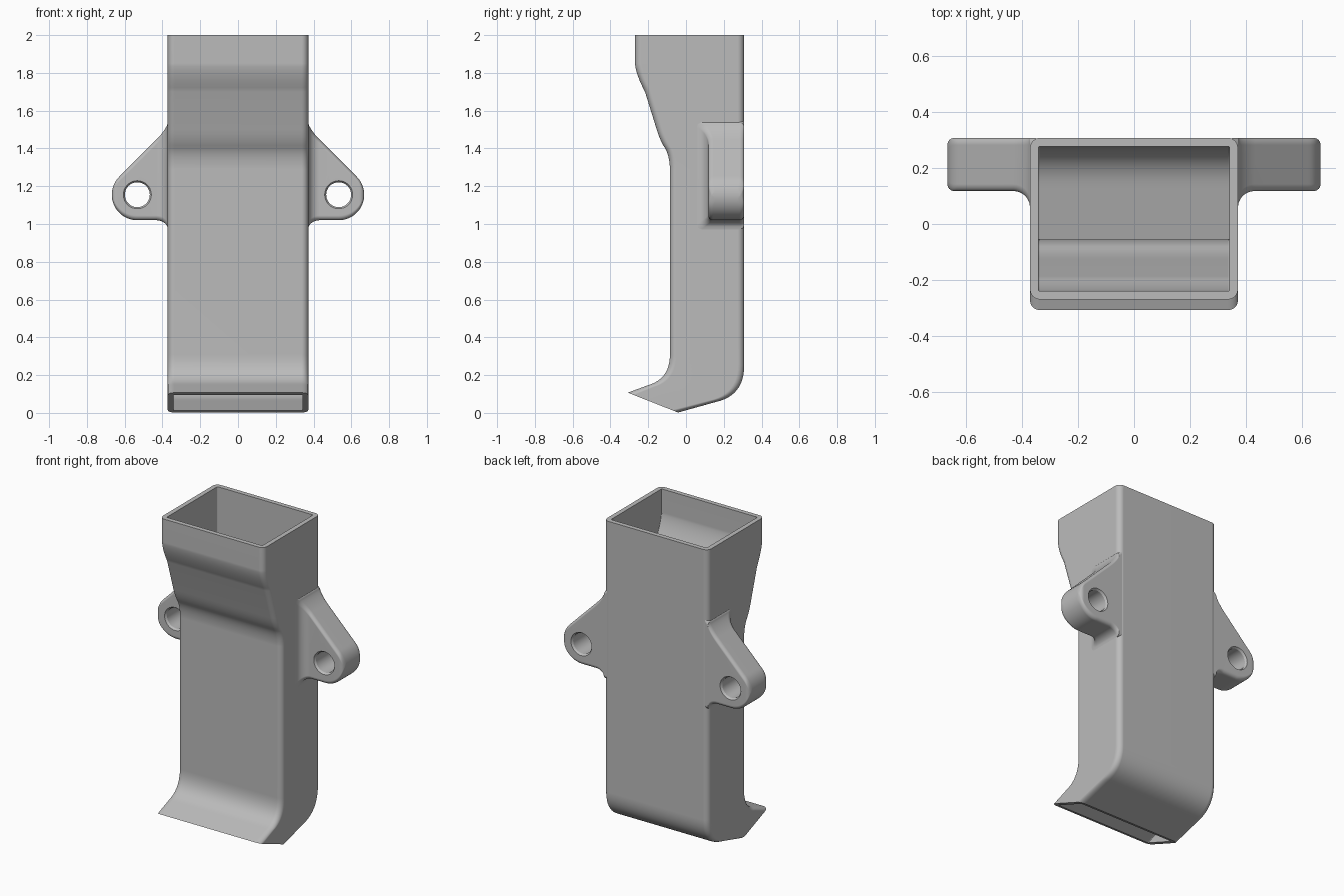
import bpy, bmesh, math
from mathutils import Vector

cube = bpy.data.objects.get("Cube")
if cube:
    bpy.data.objects.remove(cube, do_unlink=True)

grey = bpy.data.materials.new("plain_grey")
grey.use_nodes = True
COLOR = (0.5, 0.5, 0.5, 1)
grey.diffuse_color = COLOR
grey.node_tree.nodes["Principled BSDF"].inputs["Base Color"].default_value = COLOR


def rounded_rect(u0, u1, v0, v1, r, seg=6):
    """Corner-rounded rectangle as (u, v) points, counter-clockwise."""
    pts = []
    corners = ((u1 - r, v1 - r), (u0 + r, v1 - r), (u0 + r, v0 + r), (u1 - r, v0 + r))
    for q, (cu, cv) in enumerate(corners):
        for i in range(seg + 1):
            a = math.pi / 2 * (q + i / seg)
            pts.append((cu + r * math.cos(a), cv + r * math.sin(a)))
    return pts


def bezier(a, b, c, n):
    """Quadratic curve points from a to c."""
    a, b, c = Vector(a), Vector(b), Vector(c)
    return [a * (1 - t) ** 2 + b * 2 * t * (1 - t) + c * t * t
            for t in (i / n for i in range(n + 1))]


def loft(name, rings, cyclic=False):
    """Skin a list of equal-length rings."""
    bm = bmesh.new()
    rows = [[bm.verts.new(p) for p in ring] for ring in rings]
    pairs = list(zip(rows, rows[1:]))
    if cyclic:
        pairs.append((rows[-1], rows[0]))
    for a, b in pairs:
        for i in range(len(a)):
            j = (i + 1) % len(a)
            bm.faces.new((a[i], a[j], b[j], b[i]))
    if not cyclic:
        bm.faces.new(rows[0])
        bm.faces.new(rows[-1])
    bmesh.ops.recalc_face_normals(bm, faces=bm.faces)
    mesh = bpy.data.meshes.new(name)
    bm.to_mesh(mesh)
    bm.free()
    mesh.materials.append(grey)
    obj = bpy.data.objects.new(name, mesh)
    bpy.context.collection.objects.link(obj)
    return obj


def activate(obj):
    bpy.ops.object.select_all(action="DESELECT")
    obj.select_set(True)
    bpy.context.view_layer.objects.active = obj


def finish(obj):
    activate(obj)
    bpy.ops.object.shade_smooth_by_angle(angle=math.radians(32))
    mod = obj.modifiers.new("face_normals", "WEIGHTED_NORMAL")
    mod.keep_sharp = True


# Duct: front and back wall outlines in (y, z), top to outlet
HALF, BACK, WALL = 0.372, 0.308, 0.03
front = [Vector((-0.27, 2))]
front += bezier((-0.27, 1.85), (-0.265, 1.79), (-0.217, 1.7), 8)
front += bezier((-0.155, 1.5), (-0.137, 1.44), (-0.11, 1.4), 5)
front += bezier((-0.11, 1.4), (-0.087, 1.36), (-0.085, 1.29), 6)[1:]
back = [Vector((BACK, p.y)) for p in front]
front += bezier((-0.085, 0.31), (-0.085, 0.18), (-0.2, 0.147), 12)
back += bezier((BACK, 0.25), (BACK, 0.09), (0.155, 0.057), 12)
front.append(Vector((-0.308, 0.107)))
back.append(Vector((-0.042, 0.002)))


def duct_ring(f, b, inset, radius):
    d = (b - f).normalized()
    ring = []
    for u, v in rounded_rect(-HALF + inset, HALF - inset, inset, (b - f).length - inset, radius):
        p = f + d * v
        ring.append((u, p.x, p.y))
    return ring


outer = [duct_ring(f, b, 0, 0.035) for f, b in zip(front, back)]
inner = [duct_ring(f, b, WALL, 0.005) for f, b in zip(front, back)]
finish(loft("duct_body", outer + inner[::-1], cyclic=True))

# Mounting ears: sections run outward from the duct wall to the rounded tip
HX, HZ, R = 0.533, 1.155, 0.135
EDGE, FILLET, FACE = 0.025, 0.06, 0.118
SLOPE = HX + HZ + R * math.sqrt(2)


def flare(x):
    """Concave blend into the duct side wall."""
    k = min(1, max(0, (x - HALF) / FILLET))
    return FILLET * (1 - math.sqrt(1 - (1 - k) ** 2))


def ear_ring(x, side):
    arc = math.sqrt(max(0, R * R - (x - HX) ** 2))
    top = SLOPE - x if x < HX + R / math.sqrt(2) else HZ + arc
    low = HZ - (arc if x > HX else R)
    grow = flare(x)
    near_tip = max(0, x - (HX + R - EDGE))
    tuck = EDGE - math.sqrt(max(0, EDGE ** 2 - near_tip ** 2))
    r = min(EDGE, (top - low) / 2 * 0.95)
    pts = rounded_rect(FACE - grow + tuck, BACK - tuck, low - grow * 0.8, top + grow * 0.5, r)
    return [(side * x, y, z) for y, z in pts]


stations = [0.35] + [HALF + FILLET * (i / 8) ** 1.5 for i in range(9)] + [0.48]
stations += [HX + R * math.sin(math.pi / 2 * i / 20) * 0.9995 for i in range(21)]

for side, label in ((1, "left"), (-1, "right")):
    ear = loft(label + "_mounting_ear", [ear_ring(x, side) for x in stations])

    # Bolt hole with a chamfer at each face
    hole = []
    for y, r in ((FACE - 0.02, 0.088), (FACE + 0.012, 0.066), (BACK - 0.012, 0.066), (BACK + 0.02, 0.088)):
        hole.append([(side * HX + r * math.cos(a), y, HZ + r * math.sin(a))
                     for a in (math.tau * i / 40 for i in range(40))])
    cutter = loft("hole_cutter", hole)
    cutter.hide_render = True
    cut = ear.modifiers.new("bolt_hole", "BOOLEAN")
    cut.operation = "DIFFERENCE"
    cut.solver = "EXACT"
    cut.object = cutter
    activate(ear)
    bpy.ops.object.modifier_apply(modifier=cut.name)
    bpy.data.objects.remove(cutter, do_unlink=True)
    finish(ear)
